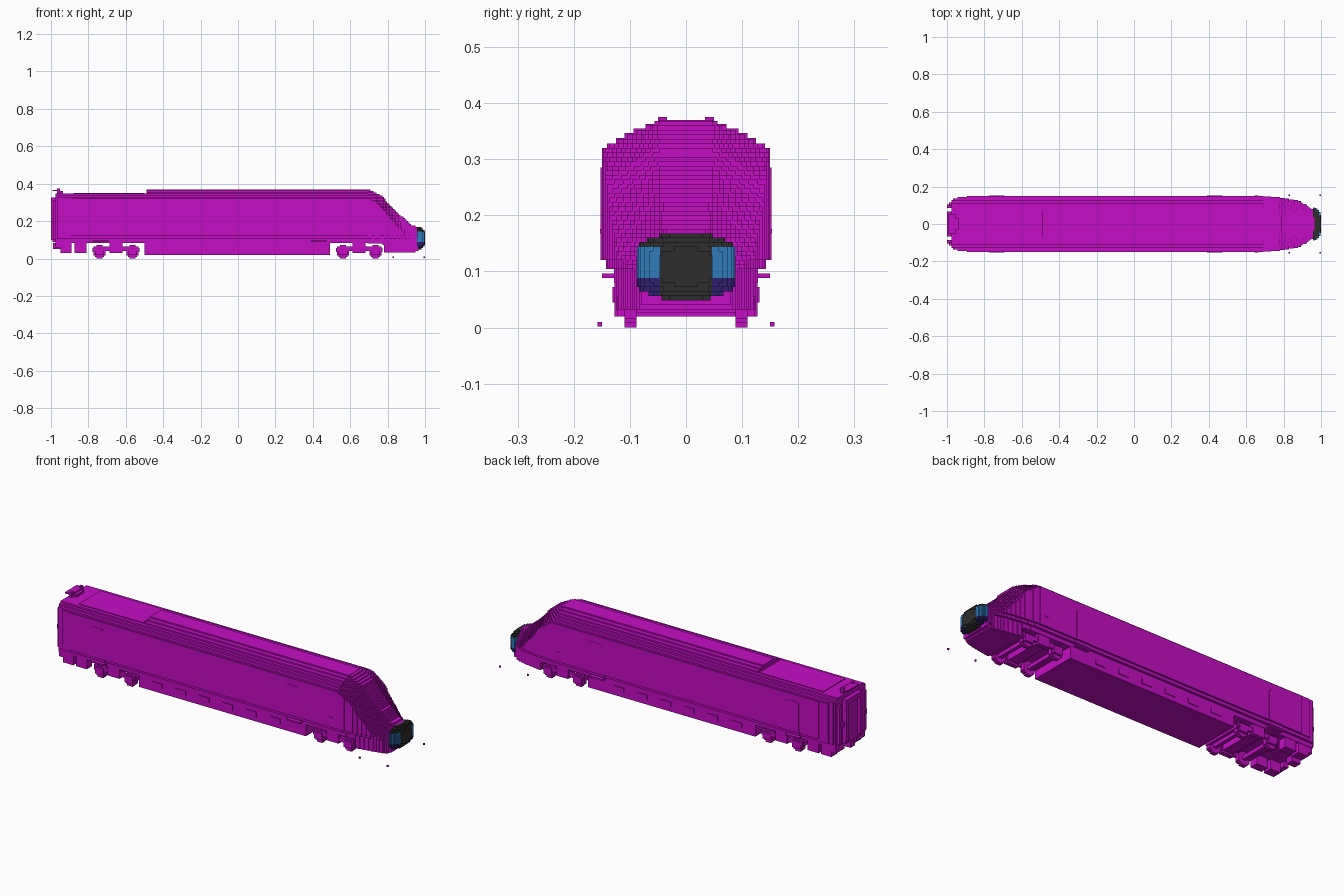
import bpy, bmesh, math

if "Cube" in bpy.data.objects:
    bpy.data.objects.remove(bpy.data.objects["Cube"], do_unlink=True)

V = 0.008  # step size of the blocky surface


def material(name, rgb):
    m = bpy.data.materials.new(name)
    m.use_nodes = True
    m.diffuse_color = (*rgb, 1)
    b = m.node_tree.nodes["Principled BSDF"]
    b.inputs["Base Color"].default_value = (*rgb, 1)
    b.inputs["Roughness"].default_value = 0.7
    return m


MAGENTA = material("magenta", (0.56, 0.004, 0.56))
BLACK = material("charcoal", (0.026, 0.026, 0.026))
BLUE = material("blue", (0.03, 0.20, 0.50))
NAVY = material("navy", (0.026, 0.013, 0.15))


def finish(bm, name, mats):
    bmesh.ops.recalc_face_normals(bm, faces=bm.faces)
    me = bpy.data.meshes.new(name)
    bm.to_mesh(me)
    bm.free()
    ob = bpy.data.objects.new(name, me)
    for m in mats:
        me.materials.append(m)
    bpy.context.collection.objects.link(ob)
    return ob


def add_box(bm, x0, x1, y0, y1, z0, z1, mat=0):
    r = bmesh.ops.create_cube(bm, size=1)
    for v in r["verts"]:
        v.co = ((x0 + x1) / 2 + v.co.x * (x1 - x0),
                (y0 + y1) / 2 + v.co.y * (y1 - y0),
                (z0 + z1) / 2 + v.co.z * (z1 - z0))
    for f in {f for v in r["verts"] for f in v.link_faces}:
        f.material_index = mat


def boxes(name, items, mirror=False):
    bm = bmesh.new()
    for x0, x1, y0, y1, z0, z1 in items:
        add_box(bm, x0, x1, y0, y1, z0, z1)
        if mirror:
            add_box(bm, x0, x1, -y1, -y0, z0, z1)
    return finish(bm, name, [MAGENTA])


def add_prism(bm, x0, x1, layers):
    """Symmetric stepped section: layers of (half width, bottom z, top z)."""
    half = []
    for w, z0, z1 in layers:
        if half and abs(half[-1][0] - w) < 1e-5:
            half[-1] = (w, z1)
        else:
            half += [(w, z0), (w, z1)]
    ring = half + [(-w, z) for w, z in reversed(half)]
    a = [bm.verts.new((x0, y, z)) for y, z in ring]
    b = [bm.verts.new((x1, y, z)) for y, z in ring]
    bm.faces.new(a)
    bm.faces.new(b)
    for i in range(len(a)):
        j = (i + 1) % len(a)
        bm.faces.new((a[i], a[j], b[j], b[i]))


def lerp(points, x):
    if x <= points[0][0]:
        return points[0][1]
    for (xa, ya), (xb, yb) in zip(points, points[1:]):
        if x <= xb:
            return ya + (yb - ya) * (x - xa) / (xb - xa)
    return points[-1][1]


# Main body shell with stepped roof shoulders
BODY = [(0.127, 0.082, 0.104), (0.14, 0.104, 0.12), (0.15, 0.12, 0.32),
        (0.141, 0.32, 0.328), (0.125, 0.328, 0.338), (0.11, 0.338, 0.347)]
bm = bmesh.new()
add_prism(bm, -0.892, 0.692, BODY)
finish(bm, "body_shell", [MAGENTA])

# Tapered rear end
bm = bmesh.new()
for x0, x1, cap in [(-0.976, -0.968, 0.128), (-0.968, -0.944, 0.137),
                    (-0.944, -0.892, 0.145)]:
    add_prism(bm, x0, x1, [(min(w, cap), a, b) for w, a, b in BODY])
finish(bm, "rear_end", [MAGENTA])

# Raised roof over the machinery
bm = bmesh.new()
add_prism(bm, -0.49, 0.692, [(0.094, 0.347, 0.355), (0.072, 0.355, 0.363),
                             (0.048, 0.363, 0.37)])
finish(bm, "raised_roof", [MAGENTA])

# Sloping nose, one stepped slice at a time
TOP = [(0.69, 0.37), (0.735, 0.352), (0.775, 0.328), (0.805, 0.29),
       (0.866, 0.232), (0.93, 0.178), (0.965, 0.165)]
PLAN = [(0.69, 0.15), (0.78, 0.142), (0.86, 0.129), (0.92, 0.114),
        (0.964, 0.097)]
FLOOR = [(0.775, 0.082), (0.78, 0.034), (0.94, 0.034), (0.964, 0.045)]
bm = bmesh.new()
for i in range(34):
    x0 = 0.692 + i * V
    x = x0 + V / 2
    top, plan, floor = lerp(TOP, x), lerp(PLAN, x), lerp(FLOOR, x)
    depth = 0.05 + 0.05 * i / 34
    k0, k1 = round(floor / V), max(round(top / V), 1)
    layers = []
    for k in range(k0, k1):
        z = (k + 0.5) * V
        w = plan * min(1, 0.33 + 0.67 * (top - z) / depth)
        if z < 0.12:
            w = min(w, plan - 0.010 if z > 0.104 else plan - 0.02)
        w = max(w, 0.03)
        layers.append((round(w / 0.004) * 0.004, k * V, (k + 1) * V))
    add_prism(bm, x0, x0 + V, layers)
finish(bm, "nose", [MAGENTA])

# Coloured nose cap: dark centre with blue lamps at each side
bm = bmesh.new()
for i in range(6):
    x0 = 0.956 + i * V
    x1 = min(x0 + V, 1.0)
    s = math.sqrt(1 - 0.7 * (i / 5) ** 2)
    for k in range(6, 21):
        z = (k + 0.5) * V
        t = 1 - ((z - 0.108) / (0.062 * s)) ** 2
        if t <= 0:
            continue
        w = min(0.087 * s, 0.11 * s * math.sqrt(t))
        inner = min(w, 0.046)
        add_box(bm, x0, x1, -inner, inner, k * V, k * V + V, 0)
        if w > inner:
            mat = 0 if z > 0.142 else 1 if z > 0.088 else 2
            add_box(bm, x0, x1, inner, w, k * V, k * V + V, mat)
            add_box(bm, x0, x1, -w, -inner, k * V, k * V + V, mat)
finish(bm, "nose_cap", [BLACK, BLUE, NAVY])

# Underfloor skirt between the bogies, with small access panels
boxes("underfloor_skirt", [(-0.5, 0.492, -0.127, 0.127, 0.02, 0.084)])
boxes("skirt_panels", [(x, x + 0.06, 0.127, 0.131, 0.045, 0.072)
                       for x in (-0.42, -0.28, -0.14, 0.0, 0.14, 0.28)], True)

# Doors, steps and small side fittings
for label, x in (("rear", -0.775), ("front", 0.39)):
    boxes(label + "_doors", [(x, x + 0.083, 0.149, 0.152, 0.12, 0.277),
                             (x + 0.008, x + 0.075, 0.149, 0.152, 0.277, 0.285),
                             (x, x + 0.083, 0.138, 0.143, 0.104, 0.12)], True)
    boxes(label + "_door_steps", [(x, x + 0.083, 0.12, 0.15, 0.088, 0.096)], True)
boxes("side_markers", [(0.645, 0.665, 0.149, 0.153, 0.168, 0.176)], True)


# Bogies with blocky wheels, side frames and cross beams
def bogie(name, xc):
    items = []
    for xw in (xc - 0.0875, xc + 0.0875):
        for k in range(9):
            z0 = k * V
            h = math.sqrt(max(0.036 ** 2 - (z0 + V / 2 - 0.036) ** 2, 0))
            h = max(round(h / V) * V, V)
            items.append((xw - h, xw + h, 0.088, 0.11, z0, z0 + V))
        items.append((xw - 0.024, xw + 0.024, 0.108, 0.122, 0.02, 0.056))
        items.append((xw - 0.01, xw + 0.01, 0, 0.09, 0.026, 0.046))
    items += [(xc - 0.12, xc + 0.12, 0.104, 0.118, 0.04, 0.064),
              (xc - 0.035, xc + 0.035, 0.1, 0.124, 0.03, 0.084),
              (xc - 0.03, xc + 0.03, 0, 0.104, 0.04, 0.084),
              (xc - 0.125, xc - 0.112, 0, 0.112, 0.034, 0.056),
              (xc + 0.112, xc + 0.125, 0, 0.112, 0.034, 0.056)]
    return boxes(name, items, True)


bogie("rear_bogie", -0.652)
bogie("front_bogie", 0.648)

# Hanging equipment behind the rear bogie
boxes("rear_underframe_boxes", [(-0.95, -0.89, 0.075, 0.125, 0.03, 0.084),
                                (-0.875, -0.81, 0.08, 0.125, 0.03, 0.084),
                                (-0.976, -0.95, 0.05, 0.122, 0.055, 0.084)], True)
boxes("rear_coupler", [(-0.99, -0.94, -0.02, 0.02, 0.05, 0.084)])

# Gangway frame and corner posts on the rear wall
boxes("gangway_frame", [(-1.0, -0.97, 0.05, 0.066, 0.1, 0.315),
                        (-1.0, -0.97, 0, 0.066, 0.3, 0.325),
                        (-0.992, -0.97, 0, 0.066, 0.088, 0.104),
                        (-0.982, -0.97, 0, 0.05, 0.104, 0.3)], True)
boxes("rear_corner_posts", [(-0.99, -0.97, 0.095, 0.115, 0.1, 0.31),
                            (-1.0, -0.97, 0.085, 0.105, 0.19, 0.215)], True)

# Roof fittings at the rear
boxes("rear_roof_plates", [(-0.88, -0.5, 0.0, 0.092, 0.345, 0.351)], True)
boxes("roof_cable_bar", [(-0.992, -0.952, -0.05, 0.05, 0.36, 0.367),
                         (-0.968, -0.952, -0.05, -0.034, 0.345, 0.375),
                         (-0.968, -0.952, 0.034, 0.05, 0.345, 0.375),
                         (-0.952, -0.936, -0.03, 0.03, 0.345, 0.36)])

# Small loose blocks beside the nose at rail level
boxes("rail_level_blocks", [(x, x + V, 0.15, 0.158, 0.002, 0.01)
                            for x in (0.826, 0.992)], True)
